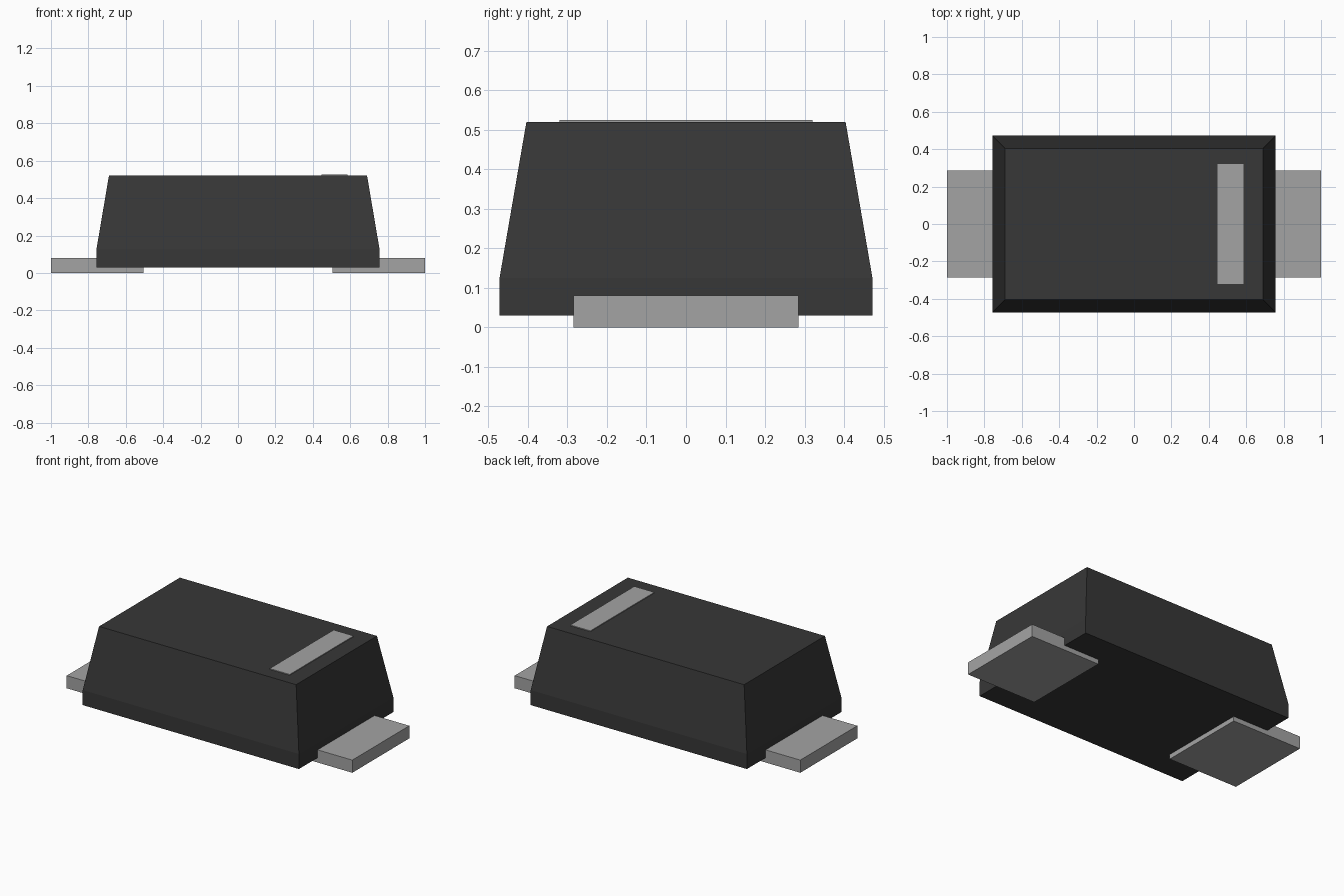
import bpy
import bmesh

cube = bpy.data.objects.get("Cube")
if cube:
    bpy.data.objects.remove(cube, do_unlink=True)


def make_material(name, value):
    mat = bpy.data.materials.new(name)
    mat.use_nodes = True
    colour = (value, value, value, 1)
    mat.diffuse_color = colour
    mat.node_tree.nodes["Principled BSDF"].inputs["Base Color"].default_value = colour
    return mat


def make_stack(name, sections, mat, x=0):
    """Loft centred rectangles (half_x, half_y, z) into a closed solid."""
    bm = bmesh.new()
    rings = [[bm.verts.new((x + sx * hx, sy * hy, z))
              for sx, sy in ((-1, -1), (1, -1), (1, 1), (-1, 1))]
             for hx, hy, z in sections]
    bm.faces.new(rings[0][::-1])
    bm.faces.new(rings[-1])
    for low, high in zip(rings, rings[1:]):
        for i in range(4):
            j = (i + 1) % 4
            bm.faces.new((low[i], low[j], high[j], high[i]))
    mesh = bpy.data.meshes.new(name)
    bm.to_mesh(mesh)
    bm.free()
    mesh.materials.append(mat)
    obj = bpy.data.objects.new(name, mesh)
    bpy.context.collection.objects.link(obj)
    return obj


black = make_material("black plastic", 0.038)
grey = make_material("grey metal", 0.37)

# Moulded body: short straight base, then tapered sides
make_stack("body", [(0.757, 0.472, 0.03), (0.757, 0.472, 0.125),
                    (0.69, 0.404, 0.52)], black)

# Flat leads at both ends, running under the body
for side, sign in (("left", 1), ("right", -1)):
    make_stack(side + "_lead", [(0.247, 0.285, 0), (0.247, 0.285, 0.08)],
               grey, x=sign * 0.753)

# Polarity stripe on the top
make_stack("polarity_stripe", [(0.07, 0.32, 0.518), (0.07, 0.32, 0.525)], grey, x=0.516)
